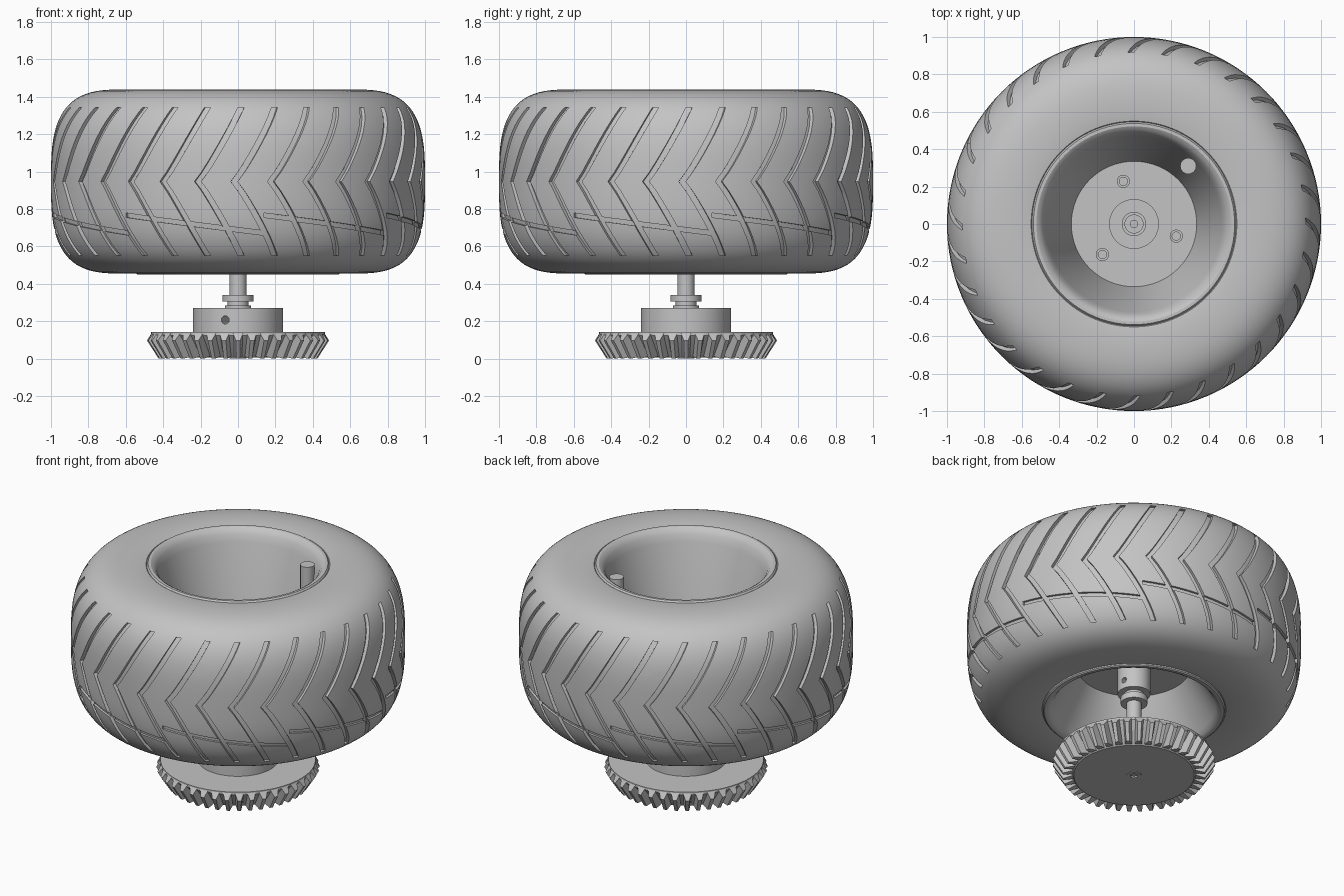
import bpy, bmesh
from math import sin, cos, pi, radians, copysign

cube = bpy.data.objects.get("Cube")
if cube:
    bpy.data.objects.remove(cube, do_unlink=True)

grey = bpy.data.materials.new("plain_grey")
grey.use_nodes = True
COLOUR = (0.55, 0.55, 0.55, 1)
grey.diffuse_color = COLOUR
grey.node_tree.nodes["Principled BSDF"].inputs["Base Color"].default_value = COLOUR

MID, HALF = 0.947, 0.4925      # tyre centre height and half width
POWER = 3.1                    # squareness of the tyre section


def finish(bm, name):
    """Weld, turn the surface outward and make the object."""
    bmesh.ops.remove_doubles(bm, verts=bm.verts, dist=1e-5)
    if bm.calc_volume(signed=True) < 0:
        bmesh.ops.reverse_faces(bm, faces=bm.faces)
    mesh = bpy.data.meshes.new(name)
    bm.to_mesh(mesh)
    bm.free()
    mesh.materials.append(grey)
    obj = bpy.data.objects.new(name, mesh)
    bpy.context.collection.objects.link(obj)
    return obj


def smooth(obj, angle=30):
    bpy.ops.object.select_all(action='DESELECT')
    obj.select_set(True)
    bpy.context.view_layer.objects.active = obj
    bpy.ops.object.shade_smooth_by_angle(angle=radians(angle))


def skin(bm, a, b):
    """Join two equal vertex rings with quads."""
    for i in range(len(a)):
        j = (i + 1) % len(a)
        bm.faces.new((a[i], a[j], b[j], b[i]))


def loft(bm, rings):
    """Skin a row of rings and cap both ends."""
    for a, b in zip(rings, rings[1:]):
        skin(bm, a, b)
    bm.faces.new(rings[0][::-1])
    bm.faces.new(rings[-1])


def lathe(name, profile, segs=64, closed=False, at=(0, 0)):
    """Spin an (r, z) profile about a vertical axis."""
    bm = bmesh.new()
    rings = [[bm.verts.new((at[0] + r * cos(2 * pi * i / segs),
                            at[1] + r * sin(2 * pi * i / segs), z))
              for i in range(segs)] for r, z in profile]
    if closed:
        rings.append(rings[0])
    for a, b in zip(rings, rings[1:]):
        skin(bm, a, b)
    return finish(bm, name)


def area(mesh):
    return sum(p.area for p in mesh.polygons)


def cut(obj, cutter):
    """Subtract the cutter, taking the first solver that keeps the body whole."""
    mod = obj.modifiers.new("cut", 'BOOLEAN')
    mod.operation, mod.object = 'DIFFERENCE', cutter
    for solver in ('MANIFOLD', 'EXACT', 'FLOAT'):
        mod.solver = solver
        bpy.context.view_layer.update()
        graph = bpy.context.evaluated_depsgraph_get()
        result = bpy.data.meshes.new_from_object(obj.evaluated_get(graph))
        if area(result) > 0.9 * area(obj.data) and len(result.vertices) > len(obj.data.vertices):
            obj.data = result
            break
    obj.modifiers.clear()
    bpy.data.objects.remove(cutter, do_unlink=True)


def tyre_radius(z):
    f = min(1, abs(z - MID) / HALF)
    return 0.6 + 0.4 * (1 - f ** POWER) ** (1 / POWER)


def groove(bm, path, d_angle, d_z, depth):
    """Add a solid strip that follows the tyre surface along (angle, z) points."""
    rings = []
    for ang, z in path:
        ring = []
        for side, out in ((-1, -depth), (1, -depth), (1, 0.04), (-1, 0.04)):
            a, h = ang + side * d_angle, z + side * d_z
            r = tyre_radius(h) + out
            ring.append(bm.verts.new((r * cos(a), r * sin(a), h)))
        rings.append(ring)
    loft(bm, rings)


# Tyre body
section = [(0.53, MID - 0.46), (0.55, MID - 0.485)]
for i in range(41):
    t = -pi / 2 + pi * i / 40
    s, c = sin(t), max(0, cos(t))
    section.append((0.6 + 0.4 * c ** (2 / POWER),
                    MID + copysign(HALF * abs(s) ** (2 / POWER), s)))
section += [(0.55, MID + 0.485), (0.53, MID + 0.46)]
tyre = lathe("tyre", section, 128, closed=True)

# Chevron tread grooves
bm = bmesh.new()
for k in range(32):
    tip = radians(-91.2) + 2 * pi * k / 32
    steps = [i / 8 for i in range(-8, 9)]
    groove(bm, [(tip + 0.235 * abs(t) ** 0.88, MID + 0.395 * t) for t in steps],
           0.018, 0, 0.022)
cut(tyre, finish(bm, "chevron_cutter"))

# Long slanting grooves above and below the middle
bm = bmesh.new()
for k in range(8):
    start = radians(-127) + 2 * pi * k / 8
    for side in (-1, 1):
        path = [(start + radians(45) * i / 12, MID + side * (0.18 + 0.095 * i / 12))
                for i in range(13)]
        groove(bm, path[::side], 0, 0.012, 0.015)
cut(tyre, finish(bm, "slant_cutter"))
smooth(tyre)

# Wheel rim: dished on both sides of a central disc
TOP, LOW = 0.79, 0.745
rim = [(0, TOP), (0.335, TOP), (0.47, 1.36), (0.487, 1.405), (0.505, 1.43),
       (0.522, 1.44), (0.538, 1.44), (0.546, 1.43), (0.546, 1.38), (0.54, 0.5),
       (0.546, 0.48), (0.546, 0.456), (0.538, 0.45), (0.522, 0.45), (0.505, 0.458),
       (0.487, 0.48), (0.335, LOW), (0, LOW)]
smooth(lathe("wheel_rim", rim, 96))

# Valve stem
smooth(lathe("valve_stem", [(0, 0.85), (0.043, 0.85), (0.043, 1.39), (0, 1.39)],
             32, at=(0.29, 0.31)))

# Disc centre boss and axle end
boss = [(0, -0.01), (0.133, -0.01), (0.133, 0.02), (0.065, 0.02), (0.065, 0.05),
        (0.048, 0.05), (0.048, 0.025), (0.022, 0.025), (0.022, 0.055), (0, 0.055)]
smooth(lathe("centre_boss", [(r, TOP + h) for r, h in boss], 48))

# Three bolts through the disc
bolt = [(0, LOW - 0.015), (0.03, LOW - 0.015), (0.03, TOP - 0.01), (0.035, TOP - 0.01),
        (0.035, TOP + 0.02), (0.022, TOP + 0.02), (0.022, TOP + 0.002), (0, TOP + 0.002)]
for k in range(3):
    a = radians(104 + 120 * k)
    smooth(lathe("wheel_bolt", bolt, 24, at=(0.235 * cos(a), 0.235 * sin(a))))

# Axle with its flanges
axle = [(0, 0.25), (0.07, 0.25), (0.07, 0.285), (0.055, 0.285), (0.055, 0.305),
        (0.082, 0.305), (0.082, 0.34), (0.045, 0.34), (0.045, 0.5), (0.08, 0.5),
        (0.08, 0.54), (0.06, 0.54), (0.06, 0.58), (0, 0.58)]
smooth(lathe("axle", axle, 48))


def screw_hole(angle, z, radius, inner, outer):
    """Horizontal cutter running outward from the axis at an angle."""
    bm = bmesh.new()
    bmesh.ops.create_cone(bm, cap_ends=True, segments=24, radius1=radius,
                          radius2=radius, depth=outer - inner)
    c, s = cos(angle), sin(angle)
    for v in bm.verts:
        x, y, along = v.co.x, v.co.y, v.co.z + (inner + outer) / 2
        v.co = (along * c - x * s, along * s + x * c, z + y)
    return finish(bm, "screw_hole")


# Wheel hub and gear collar, each with a set-screw hole
hub = lathe("wheel_hub", [(0, 0.565), (0.098, 0.565), (0.098, 0.76), (0, 0.76)], 48)
cut(hub, screw_hole(radians(12), 0.62, 0.018, 0.05, 0.15))
smooth(hub)
collar = lathe("gear_collar", [(0, 0.13), (0.24, 0.13), (0.24, 0.27), (0, 0.27)])
cut(collar, screw_hole(radians(-106.5), 0.207, 0.022, 0.09, 0.3))
smooth(collar)

# Bevel gear body
smooth(lathe("gear_body", [(0, 0.012), (0.022, 0.012), (0.022, 0.002), (0.045, 0.002),
                           (0.045, 0.006), (0.36, 0.006), (0.375, 0.02), (0.447, 0.105),
                           (0.464, 0.125), (0.464, 0.143), (0, 0.143)], 80))

# Bevel gear teeth: tapered wedges round the lower rim
bm = bmesh.new()
for k in range(40):
    mid = 2 * pi * k / 40
    rings = []
    for root_r, root_z, tip_r, tip_z in ((0.36, 0.014, 0.425, 0), (0.46, 0.142, 0.487, 0.097)):
        rings.append([bm.verts.new((r * cos(mid + half), r * sin(mid + half), z))
                      for r, z, half in ((root_r, root_z, -0.062), (tip_r, tip_z, -0.024),
                                         (tip_r, tip_z, 0.024), (root_r, root_z, 0.062))])
    loft(bm, rings)
finish(bm, "gear_teeth")
